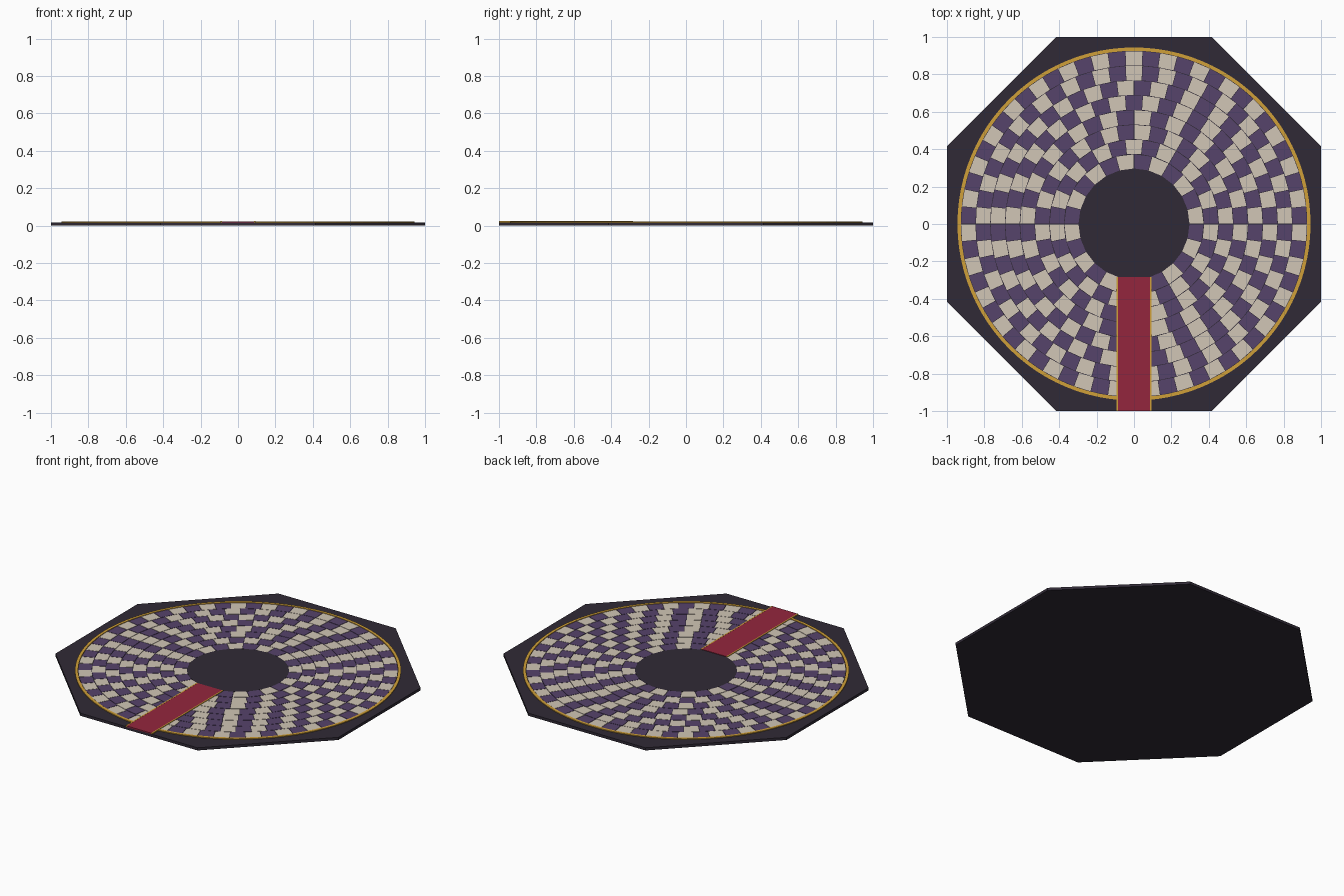
import bpy, bmesh
from math import pi, cos, sin

if "Cube" in bpy.data.objects:
    bpy.data.objects.remove(bpy.data.objects["Cube"])


def material(name, hex_colour):
    def linear(c):
        return c / 12.92 if c <= 0.04045 else ((c + 0.055) / 1.055) ** 2.4
    m = bpy.data.materials.new(name)
    rgb = [linear(int(hex_colour[i:i + 2], 16) / 255) for i in (0, 2, 4)]
    m.diffuse_color = (*rgb, 1)
    m.use_nodes = True
    m.node_tree.nodes["Principled BSDF"].inputs["Base Color"].default_value = m.diffuse_color
    return m


DARK = material("dark_stone", "302a36")
PURPLE = material("purple_tile", "56436b")
CREAM = material("cream_tile", "d1c6b6")
GOLD = material("gold", "d0a038")
RED = material("red_cloth", "94263d")


def prism(bm, outline, z0, z1):
    """Add a solid with the given counter-clockwise outline."""
    low = [bm.verts.new((x, y, z0)) for x, y in outline]
    top = [bm.verts.new((x, y, z1)) for x, y in outline]
    bm.faces.new(low[::-1])
    bm.faces.new(top)
    n = len(outline)
    for i in range(n):
        j = (i + 1) % n
        bm.faces.new((low[i], low[j], top[j], top[i]))


def finish(bm, name, mat):
    mesh = bpy.data.meshes.new(name)
    bm.to_mesh(mesh)
    bm.free()
    mesh.materials.append(mat)
    ob = bpy.data.objects.new(name, mesh)
    bpy.context.collection.objects.link(ob)
    return ob


def solid(name, mat, outline, z0, z1):
    bm = bmesh.new()
    prism(bm, outline, z0, z1)
    return finish(bm, name, mat)


def polar(r, a):
    return (r * cos(a), r * sin(a))


def box(x0, x1, y0, y1):
    return [(x0, y0), (x1, y0), (x1, y1), (x0, y1)]


SLAB, TILE, TRIM = 0.017, 0.020, 0.022

# octagonal floor slab
solid("floor_slab", DARK,
      [polar(1 / cos(pi / 8), pi / 8 + i * pi / 4) for i in range(8)], 0, SLAB)

# checkered tile rings, with more tiles in the wider rings
R0, STEP, GAP = 0.295, 0.0788, 0.0015
tiles = [bmesh.new(), bmesh.new()]
for k in range(8):
    count = 2 * round(12.1 + 2.75 * k)
    r_in, r_out = R0 + k * STEP + GAP, R0 + (k + 1) * STEP - GAP
    for i in range(count):
        a0, a1 = 2 * pi * i / count, 2 * pi * (i + 1) / count
        quad = [polar(r_in, a0 + GAP / r_in), polar(r_out, a0 + GAP / r_out),
                polar(r_out, a1 - GAP / r_out), polar(r_in, a1 - GAP / r_in)]
        prism(tiles[(i + k) % 2], quad, SLAB - 0.002, TILE)
finish(tiles[0], "cream_tiles", CREAM)
finish(tiles[1], "purple_tiles", PURPLE)

# plain round centre
solid("centre_disc", DARK, [polar(R0, 2 * pi * i / 64) for i in range(64)],
      SLAB - 0.002, TILE)

# gold border ring
bm = bmesh.new()
N = 96
profile = [(0.926, SLAB - 0.002), (0.944, SLAB - 0.002), (0.944, TRIM), (0.926, TRIM)]
loops = [[bm.verts.new((*polar(r, 2 * pi * i / N), z)) for r, z in profile]
         for i in range(N)]
for i in range(N):
    a, b = loops[i], loops[(i + 1) % N]
    for j in range(4):
        m = (j + 1) % 4
        bm.faces.new((a[j], b[j], b[m], a[m]))
bmesh.ops.recalc_face_normals(bm, faces=bm.faces)
finish(bm, "gold_border", GOLD)

# carpet runner with gold edging
solid("carpet_runner", RED, box(-0.086, 0.086, -1, -0.283), SLAB - 0.002, TRIM + 0.001)
bm = bmesh.new()
for s in (-1, 1):
    xs = sorted((s * 0.086, s * 0.094))
    prism(bm, box(xs[0], xs[1], -1, -0.283), SLAB - 0.002, TRIM + 0.0015)
finish(bm, "carpet_edging", GOLD)
